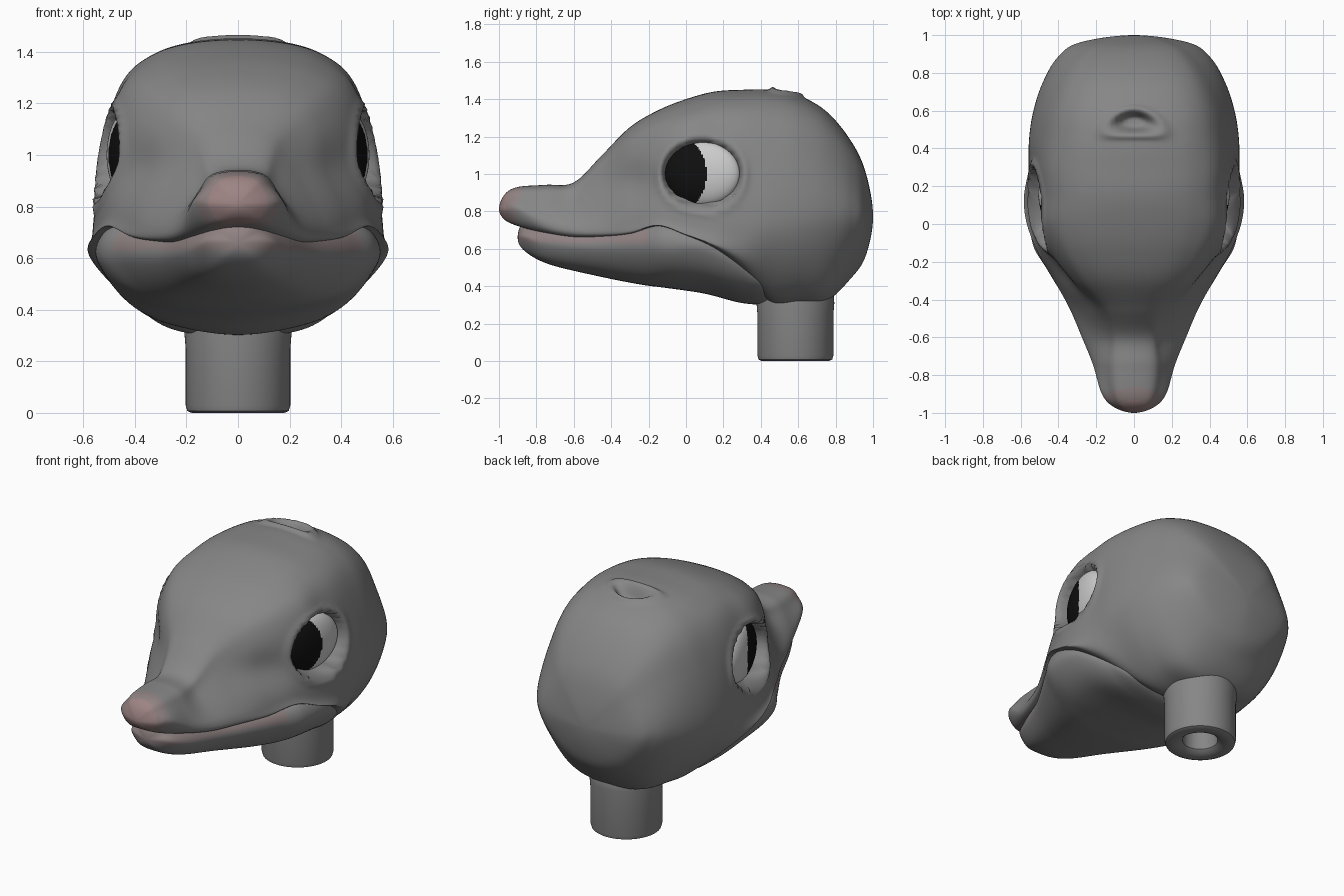
import bpy, bmesh, math
from mathutils import Vector, Matrix

if "Cube" in bpy.data.objects:
    bpy.data.objects.remove(bpy.data.objects["Cube"])


def material(name, rgb):
    m = bpy.data.materials.new(name)
    m.diffuse_color = (*rgb, 1)
    m.use_nodes = True
    m.node_tree.nodes["Principled BSDF"].inputs["Base Color"].default_value = m.diffuse_color
    return m


SKIN = material("skin_grey", (0.24, 0.24, 0.24))
BLUSH = material("soft_pink", (0.28, 0.225, 0.225))
PINK = material("nose_pink", (0.34, 0.23, 0.23))
WHITE = material("eye_white", (0.65, 0.65, 0.65))
BLACK = material("pupil_black", (0.005, 0.005, 0.005))


def spline(p0, p1, p2, p3, t):
    return 0.5 * (2 * p1 + (p2 - p0) * t + (2 * p0 - 5 * p1 + 4 * p2 - p3) * t * t
                  + (3 * p1 - p0 - 3 * p2 + p3) * t ** 3)


def smooth_chain(pts, start, end, n):
    ext = [start] + pts + [end]
    out = [spline(*ext[i:i + 4], k / n) for i in range(len(pts) - 1) for k in range(n)]
    return out + [pts[-1]]


def finish(bm, name, mats):
    bmesh.ops.remove_doubles(bm, verts=bm.verts, dist=1e-5)
    bmesh.ops.recalc_face_normals(bm, faces=bm.faces)
    for f in bm.faces:
        f.smooth = True
    me = bpy.data.meshes.new(name)
    bm.to_mesh(me)
    bm.free()
    for m in mats:
        me.materials.append(m)
    ob = bpy.data.objects.new(name, me)
    bpy.context.collection.objects.link(ob)
    return ob


def loft(name, front, stations, back, n, shape=None, colour=None):
    """Closed mirrored loft; each station is y, bottom z, (half width, z)..., top z."""
    rows = []
    for s in stations:
        y, side = s[0], s[2:-1]
        half = [Vector((0, y, s[1]))]
        half += [Vector((side[i], y, side[i + 1])) for i in range(0, len(side), 2)]
        w, z = half[-1].x, half[-1].z
        half += [Vector((w * 0.66, y, z + 0.78 * (s[-1] - z))), Vector((0, y, s[-1]))]
        rows.append(half)
    count = len(rows[0])
    tips = [Vector((0, *front)), Vector((0, *back))]

    def flip(p, tip):
        return Vector((-p.x, p.y, 2 * tip.z - p.z))
    lines = []
    for i in range(count):
        line = [r[i] for r in rows]
        lines.append(smooth_chain([tips[0]] + line + [tips[1]],
                                  flip(line[0], tips[0]), flip(line[-1], tips[1]), n))
    bm = bmesh.new()
    rings = []
    for half in zip(*lines):
        half = list(half)
        mx = [Vector((-p.x, p.y, p.z)) for p in half]
        arc = smooth_chain(half, mx[1], mx[-2], n)
        arc += [Vector((-p.x, p.y, p.z)) for p in arc[-2:0:-1]]
        rings.append([bm.verts.new(shape(p) if shape else p) for p in arc])
    for a, b in zip(rings, rings[1:]):
        for i in range(len(a)):
            j = (i + 1) % len(a)
            f = bm.faces.new((a[i], a[j], b[j], b[i]))
            if colour:
                f.material_index = colour(f.calc_center_median())
    return finish(bm, name, [SKIN, BLUSH, PINK])


def ramp(a, b, x):
    t = min(1, max(0, (x - a) / (b - a)))
    return t * t * (3 - 2 * t)


# Eye sockets with raised rims, hollows in front of the eyes, and the blowhole slot
def sculpt(p):
    p = p.copy()
    side = -1 if p.x < 0 else 1
    if abs(p.x) > 0.25 and p.z > 0.7:
        d = math.hypot((p.y - 0.085) / 0.205, (p.z - 1.0) / 0.172)
        p.x += side * (-0.13 * (1 - ramp(0.86, 1.08, d))
                       + 0.012 * math.exp(-((d - 1.16) / 0.1) ** 2))
    hollow = math.exp(-((p.y + 0.27) / 0.15) ** 2 - ((p.z - 0.95) / 0.1) ** 2)
    p.x -= side * 0.035 * hollow * ramp(0.12, 0.28, abs(p.x))
    if p.z > 1.2:
        d = math.hypot(p.x / 0.125, (p.y - 0.54 + 1.5 * p.x ** 2) / 0.06)
        p.z += -0.07 * (1 - ramp(0.35, 1.0, d)) + 0.018 * math.exp(-((d - 1.25) / 0.25) ** 2)
    return p


def nose_colour(p):
    d = (p - Vector((0, -1, 0.82))).length
    return 2 if d < 0.12 else 1 if d < 0.18 else 0


# Upper head, whose lower edge is the mouth line and then the jaw seam
head = loft("head", (-1.0, 0.81), [
    (-0.97, 0.755, 0.06, 0.765, 0.105, 0.81, 0.075, 0.865, 0.89),
    (-0.90, 0.725, 0.12, 0.730, 0.170, 0.81, 0.125, 0.880, 0.93),
    (-0.75, 0.690, 0.17, 0.685, 0.215, 0.74, 0.150, 0.865, 0.942),
    (-0.60, 0.670, 0.23, 0.660, 0.270, 0.72, 0.150, 0.870, 0.955),
    (-0.45, 0.670, 0.28, 0.660, 0.335, 0.72, 0.200, 0.970, 1.10),
    (-0.30, 0.680, 0.37, 0.675, 0.415, 0.75, 0.320, 1.100, 1.25),
    (-0.15, 0.715, 0.455, 0.72, 0.495, 0.78, 0.415, 1.170, 1.34),
    (0.00, 0.670, 0.515, 0.670, 0.545, 0.74, 0.475, 1.190, 1.40),
    (0.15, 0.600, 0.525, 0.605, 0.563, 0.71, 0.48, 1.200, 1.44),
    (0.30, 0.480, 0.465, 0.500, 0.558, 0.70, 0.485, 1.200, 1.45),
    (0.45, 0.320, 0.34, 0.370, 0.550, 0.70, 0.48, 1.170, 1.45),
    (0.60, 0.300, 0.33, 0.380, 0.528, 0.72, 0.455, 1.150, 1.42),
    (0.75, 0.320, 0.29, 0.400, 0.480, 0.75, 0.395, 1.120, 1.335),
    (0.88, 0.440, 0.24, 0.520, 0.405, 0.77, 0.31, 1.040, 1.18),
    (0.96, 0.560, 0.17, 0.620, 0.290, 0.77, 0.20, 0.940, 1.01),
], (1.0, 0.77), 14, sculpt, nose_colour)


def lip_colour(p):
    return 1 if p.y < -0.2 and p.z > 0.63 else 0


# Lower jaw, tucked just inside the upper lip
jaw = loft("lower_jaw", (-0.90, 0.66), [
    (-0.865, 0.590, 0.07, 0.600, 0.12, 0.66, 0.09, 0.70, 0.74),
    (-0.74, 0.520, 0.13, 0.540, 0.195, 0.62, 0.175, 0.69, 0.74),
    (-0.50, 0.460, 0.20, 0.490, 0.300, 0.59, 0.285, 0.67, 0.73),
    (-0.25, 0.410, 0.29, 0.445, 0.440, 0.58, 0.430, 0.69, 0.76),
    (-0.10, 0.390, 0.36, 0.440, 0.525, 0.58, 0.505, 0.71, 0.77),
    (0.10, 0.360, 0.39, 0.430, 0.540, 0.58, 0.50, 0.68, 0.75),
    (0.30, 0.310, 0.33, 0.370, 0.465, 0.49, 0.40, 0.60, 0.70),
    (0.43, 0.310, 0.23, 0.345, 0.340, 0.40, 0.28, 0.48, 0.55),
], (0.50, 0.38), 10, None, lip_colour)

# Neck tube with a bored socket underneath
bm = bmesh.new()
profile = [(0, 0.28), (0.095, 0.28), (0.10, 0.27), (0.10, 0.025), (0.125, 0.004), (0.18, 0),
           (0.197, 0.008), (0.203, 0.03), (0.203, 0.25), (0.208, 0.31), (0.205, 0.36), (0.16, 0.45)]
ring = [bm.verts.new((r, 0.585, z)) for r, z in profile]
edges = [bm.edges.new(e) for e in zip(ring, ring[1:])]
bmesh.ops.spin(bm, geom=ring + edges, cent=(0, 0.585, 0), axis=(0, 0, 1),
               angle=2 * math.pi, steps=64)
neck = finish(bm, "neck", [SKIN])
bpy.context.view_layer.objects.active = neck
neck.select_set(True)
bpy.ops.object.shade_smooth_by_angle(angle=math.radians(40))

# Eyes: flattened balls set in the sockets, dark pupil towards the front
for side, label in ((1, "right"), (-1, "left")):
    bm = bmesh.new()
    place = (Matrix.Translation((side * 0.425, 0.085, 1.0))
             @ Matrix.Rotation(-side * math.radians(14), 4, 'Z')
             @ Matrix.Diagonal((0.07, 0.208, 0.172, 1)))
    bmesh.ops.create_uvsphere(bm, u_segments=112, v_segments=72, radius=1, matrix=place)
    for f in bm.faces:
        c = f.calc_center_median()
        front_half = ((c.y + 0.05) / 0.16) ** 2 + ((c.z - 1) / 0.2) ** 2 < 1
        f.material_index = 1 if front_half else 0
    finish(bm, label + "_eye", [WHITE, BLACK])
